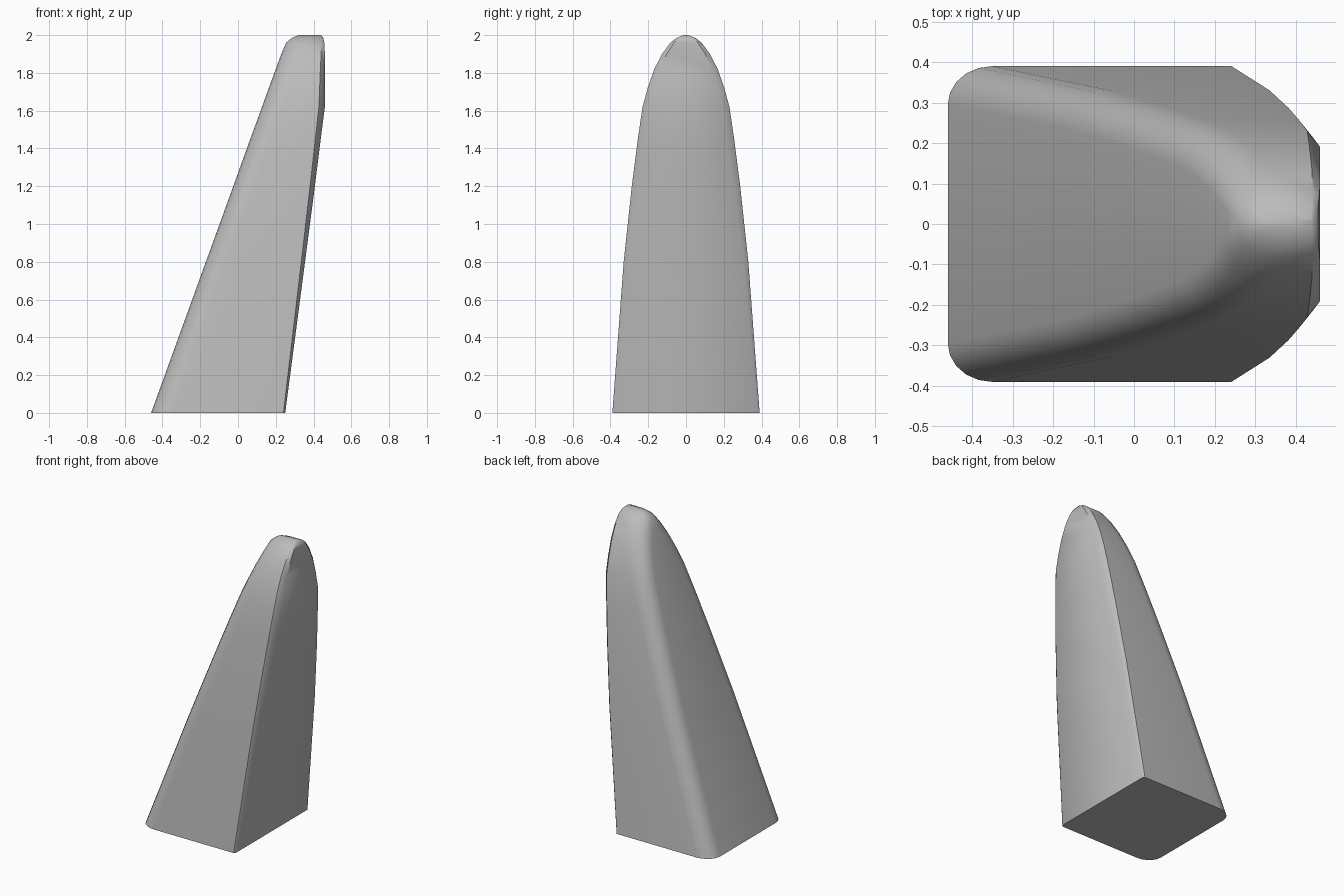
import bpy, bmesh, math

cube = bpy.data.objects.get("Cube")
if cube:
    bpy.data.objects.remove(cube, do_unlink=True)

# Plain grey surface
grey = bpy.data.materials.new("plain_grey")
grey.use_nodes = True
colour = (0.5, 0.5, 0.5, 1)
grey.diffuse_color = colour
grey.node_tree.nodes["Principled BSDF"].inputs["Base Color"].default_value = colour

# Level sections: height, left x, right x, half width, right bevel
SECTIONS = [
    (0, -0.46, 0.25, 0.39, 0.012),
    (0.8, -0.17, 0.355, 0.33, 0.025),
    (1.2, -0.025, 0.407, 0.287, 0.032),
    (1.45, 0.065, 0.438, 0.255, 0.036),
    (1.62, 0.127, 0.46, 0.23, 0.04),
    (1.72, 0.163, 0.46, 0.203, 0.035),
    (1.82, 0.2, 0.46, 0.168, 0.03),
    (1.9, 0.229, 0.46, 0.127, 0.025),
    (1.96, 0.255, 0.457, 0.083, 0.02),
    (1.985, 0.285, 0.452, 0.05, 0.015),
    (2.0, 0.32, 0.44, 0.012, 0.004),
]
STEPS = 5


def half_section(z, left, right, half, bevel):
    """Outline on +y, from the rounded left side to the bevelled right side."""
    rx, ry = min(0.11, (right - left) * 0.5), min(0.095, half * 0.9)
    pts = []
    for i in range(STEPS + 1):
        a = math.pi / 2 * i / STEPS
        pts.append((left + rx * (1 - math.cos(a)), half - ry * (1 - math.sin(a)), z))
    pts += [(right - bevel * 0.8, half, z), (right, half - bevel, z)]
    return pts


# Leaning tapered fin, lofted through the sections
bm = bmesh.new()
rings = []
for section in SECTIONS:
    side = half_section(*section)
    loop = side + [(x, -y, z) for x, y, z in reversed(side)]
    rings.append([bm.verts.new(p) for p in loop])
for low, high in zip(rings, rings[1:]):
    for i in range(len(low)):
        j = (i + 1) % len(low)
        bm.faces.new((low[i], low[j], high[j], high[i]))
bm.faces.new(rings[0])
bm.faces.new(rings[-1])
bmesh.ops.recalc_face_normals(bm, faces=bm.faces)

mesh = bpy.data.meshes.new("leaning_fin")
bm.to_mesh(mesh)
bm.free()
mesh.materials.append(grey)
fin = bpy.data.objects.new("leaning_fin", mesh)
bpy.context.collection.objects.link(fin)
bpy.context.view_layer.objects.active = fin
fin.select_set(True)
bpy.ops.object.shade_smooth_by_angle(angle=math.radians(40))
